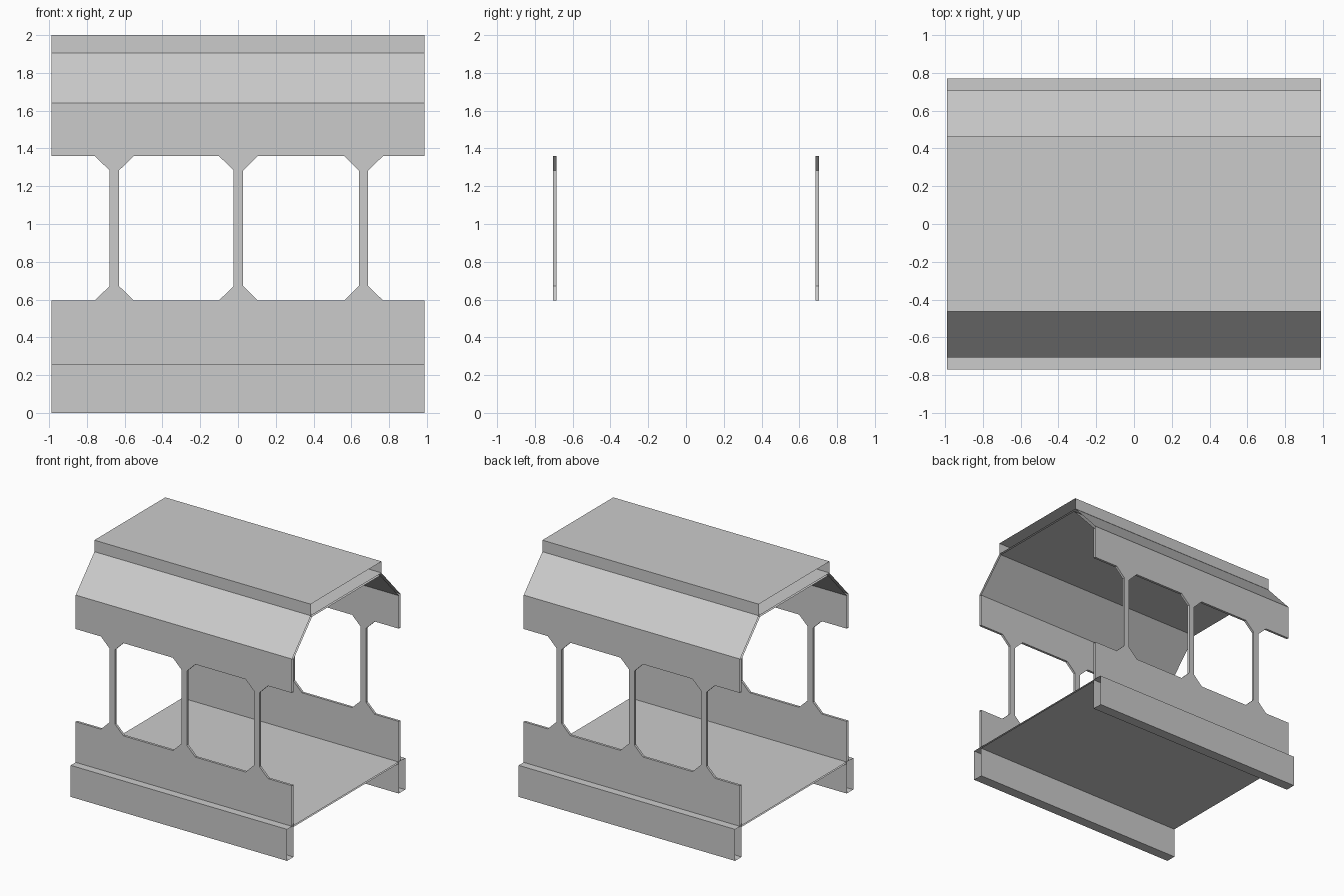
import bpy

if "Cube" in bpy.data.objects:
    bpy.data.objects.remove(bpy.data.objects["Cube"])

L = 0.9875                      # half length
YO, YI = 0.705, 0.685           # outer and inner wall planes
SILL, HEAD = 0.595, 1.36        # window bottom and top
CH, HW, FW = 0.077, 0.0245, 0.103  # corner height, post half width, flare half width
POSTS = (-0.655, 0.002, 0.665)


def make(name, faces):
    """Object from a list of faces, each a list of points; shared points are merged."""
    index, polys = {}, []
    for f in faces:
        polys.append([index.setdefault(tuple(round(c, 5) for c in p), len(index)) for p in f])
    mesh = bpy.data.meshes.new(name)
    mesh.from_pydata(list(index), [], polys)
    mesh.update()
    ob = bpy.data.objects.new(name, mesh)
    bpy.context.collection.objects.link(ob)
    return ob


def strip(profile):
    """Open-ended sheet: a (y, z) profile run along x."""
    return [[(-L, *a), (L, *a), (L, *b), (-L, *b)] for a, b in zip(profile, profile[1:])]


def rect(y, x0, x1, z0, z1):
    return [(x0, y, z0), (x1, y, z0), (x1, y, z1), (x0, y, z1)]


def post_side(c, s):
    """Flared edge of one window post, bottom to top."""
    return [(c + s * FW, SILL), (c + s * HW, SILL + CH),
            (c + s * HW, HEAD - CH), (c + s * FW, HEAD)]


def wall_sheet(y, z0, z1):
    """Wall plane with the window openings left free."""
    faces = [rect(y, -L, L, z0, SILL), rect(y, -L, L, HEAD, z1)]
    for c in POSTS:
        a, b = post_side(c, -1), post_side(c, 1)
        for i in range(3):
            faces.append([(p[0], y, p[1]) for p in (a[i], b[i], b[i + 1], a[i + 1])])
    return faces


def reveals(s):
    """Window edges joining the outer and inner wall planes."""
    paths = [[(-L, SILL)] + post_side(POSTS[0], -1) + [(-L, HEAD)],
             [(L, SILL)] + post_side(POSTS[-1], 1) + [(L, HEAD)]]
    for c, d in zip(POSTS, POSTS[1:]):
        p = post_side(c, 1) + post_side(d, -1)[::-1]
        paths.append(p + p[:1])
    return [[(a[0], s * YO, a[1]), (b[0], s * YO, b[1]), (b[0], s * YI, b[1]), (a[0], s * YI, a[1])]
            for path in paths for a, b in zip(path, path[1:])]


for s, side in ((-1, "front"), (1, "back")):
    # Window wall with inner and outer skin
    make(side + "_window_wall", wall_sheet(s * YO, 0.26, 1.64)
         + wall_sheet(s * YI, 0.26, 1.632) + reveals(s))
    # Sloping roof side
    make(side + "_roof_slope", strip([(s * YO, 1.64), (s * 0.46, 1.905)])
         + strip([(s * YI, 1.632), (s * 0.445, 1.89)]))
    # Hollow skirt below the wall
    make(side + "_skirt", strip([(s * YO, 0.26), (s * 0.77, 0.26), (s * 0.77, 0),
                                 (s * YI, 0), (s * YI, 0.26)]))

# Hollow flat roof box, open at both ends
make("roof_box", strip([(-0.462, 1.905), (-0.462, 2), (0.462, 2), (0.462, 1.905), (-0.462, 1.905)]))
# Ceiling sheet
make("ceiling", strip([(-0.445, 1.89), (0.445, 1.89)]))
# Double floor
make("floor", strip([(-YO, 0.26), (YO, 0.26)]) + strip([(-YI, 0.248), (YI, 0.248)]))
